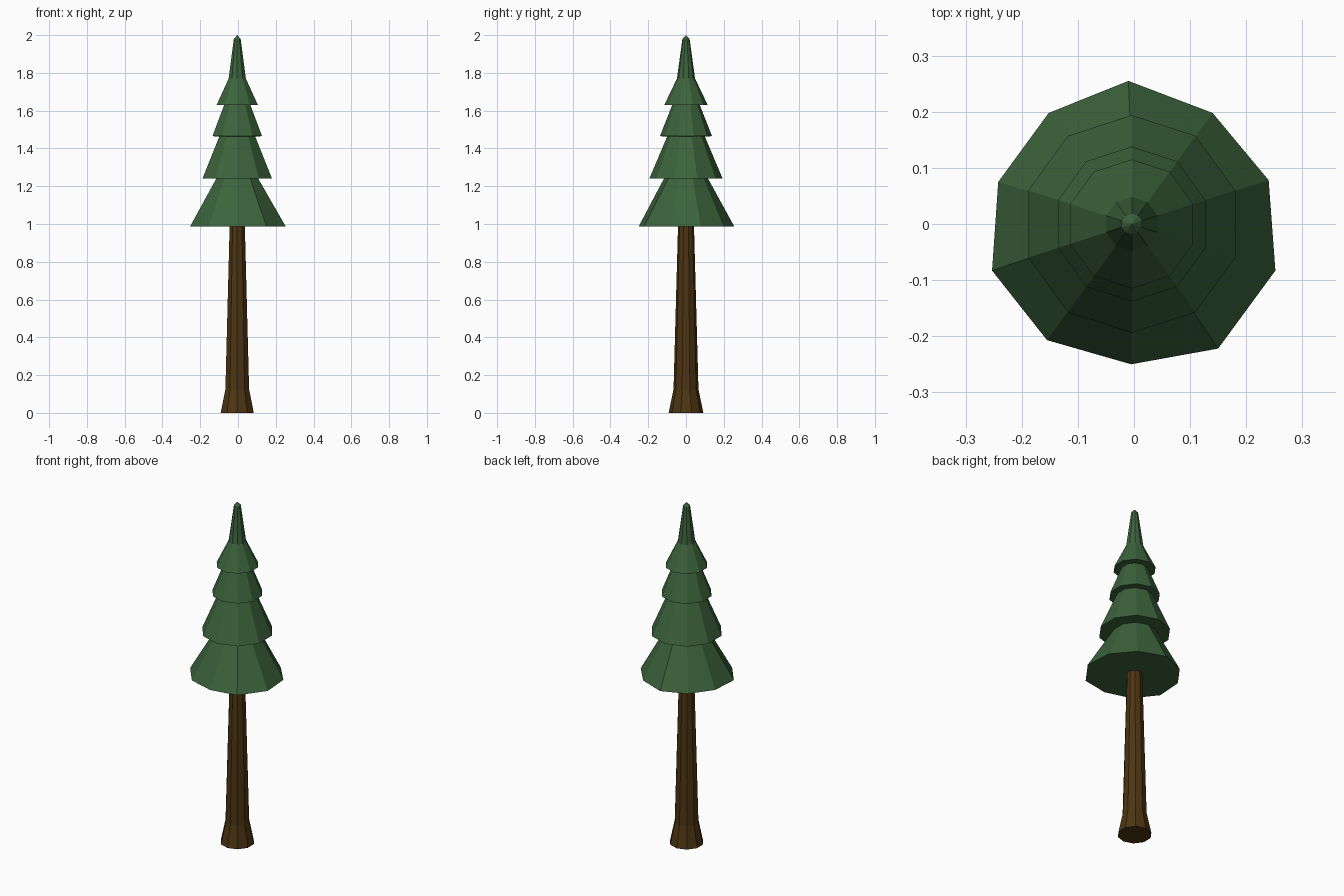
import bpy, bmesh, math

if "Cube" in bpy.data.objects:
    bpy.data.objects.remove(bpy.data.objects["Cube"])

SIDES = 10
CX = -0.004


def material(name, color):
    m = bpy.data.materials.new(name)
    m.diffuse_color = (*color, 1)
    m.use_nodes = True
    m.node_tree.nodes["Principled BSDF"].inputs["Base Color"].default_value = m.diffuse_color
    return m


def ring(r, z):
    """Ten-sided ring with a corner pointing to +y."""
    pts = []
    for k in range(SIDES):
        a = math.pi / 2 + 2 * math.pi * k / SIDES
        pts.append((CX + r * math.cos(a), r * math.sin(a), z))
    return pts


def loft(name, rings, mat, tip=None):
    """Skin rings from bottom to top, close the base, cap or point the top."""
    bm = bmesh.new()
    loops = [[bm.verts.new(p) for p in pts] for pts in rings]
    for a, b in zip(loops, loops[1:]):
        for i in range(SIDES):
            j = (i + 1) % SIDES
            bm.faces.new((a[i], a[j], b[j], b[i]))
    bm.faces.new(loops[0][::-1])
    if tip:
        t = bm.verts.new(tip)
        for i in range(SIDES):
            bm.faces.new((loops[-1][i], loops[-1][(i + 1) % SIDES], t))
    else:
        bm.faces.new(loops[-1])
    bmesh.ops.recalc_face_normals(bm, faces=bm.faces)
    me = bpy.data.meshes.new(name)
    bm.to_mesh(me)
    bm.free()
    me.materials.append(mat)
    ob = bpy.data.objects.new(name, me)
    bpy.context.collection.objects.link(ob)
    return ob


bark = material("brown bark", (0.074, 0.035, 0.006))
needles = material("dark green needles", (0.045, 0.124, 0.045))

# Trunk with a flared foot
loft("trunk", [ring(r, z) for r, z in
               [(0.092, 0.0), (0.066, 0.125), (0.042, 1.0)]], bark)

# Foliage: slightly uneven hem on the widest tier, then stacked skirts
hem = [(-0.010, 0.255), (-0.152, 0.198), (-0.242, 0.075), (-0.253, -0.083),
       (-0.155, -0.207), (-0.005, -0.250), (0.150, -0.222), (0.252, -0.083),
       (0.240, 0.078), (0.140, 0.198)]
tiers = [(0.117, 1.24), (0.194, 1.24), (0.100, 1.463), (0.138, 1.465),
         (0.073, 1.63), (0.115, 1.63), (0.048, 1.77), (0.019, 1.98)]
loft("foliage", [[(x, y, 0.988) for x, y in hem]] + [ring(r, z) for r, z in tiers],
     needles, tip=(CX, 0, 2.0))
